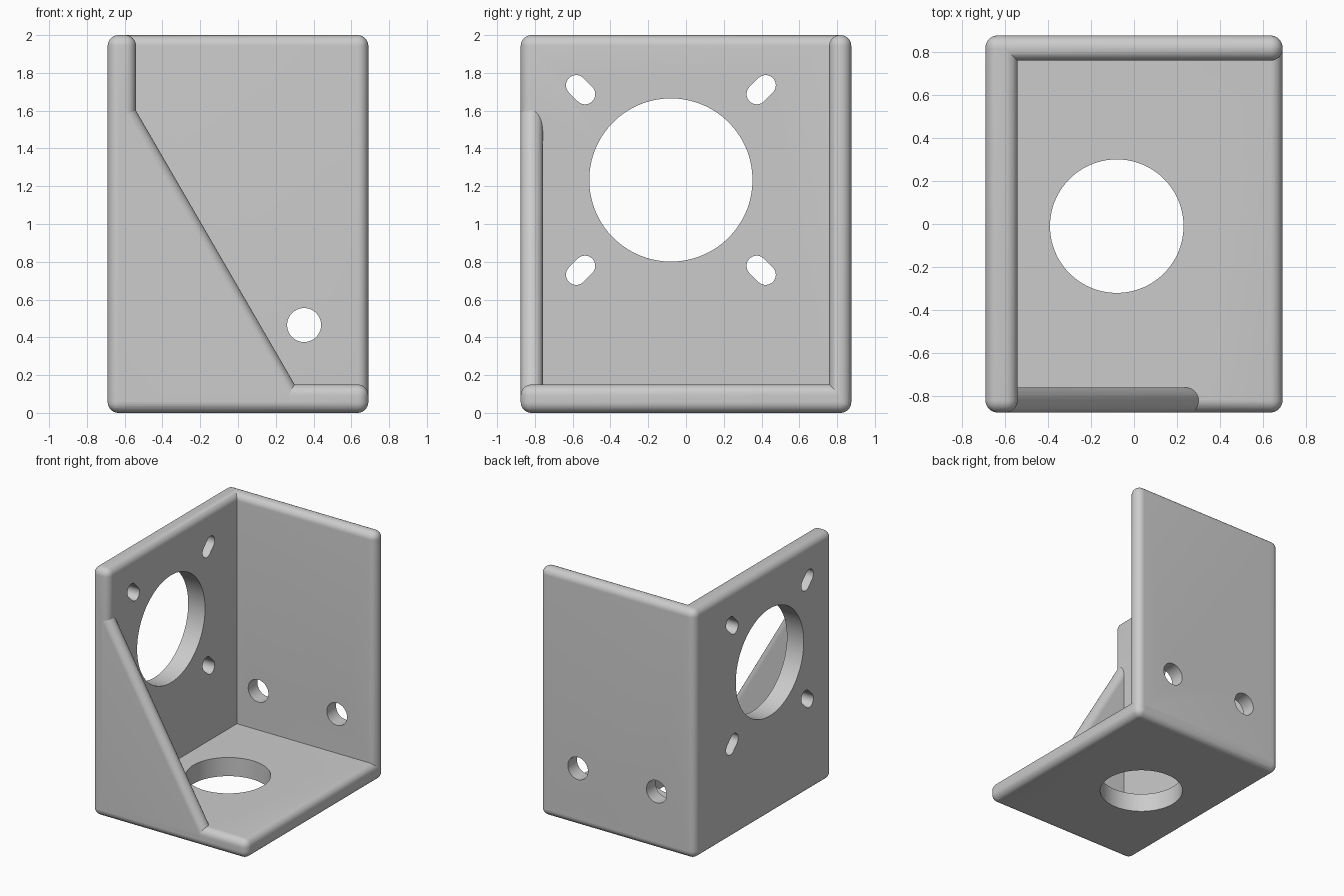
import bpy, bmesh, math
from mathutils import Vector, Matrix

if "Cube" in bpy.data.objects:
    bpy.data.objects.remove(bpy.data.objects["Cube"], do_unlink=True)

W, D, H = 0.69, 0.875, 2.0      # half width, half depth, height
SIDE, THIN = 0.15, 0.117        # plate thicknesses
R = 0.057                       # edge rounding

gray = bpy.data.materials.new("plain gray")
gray.use_nodes = True
color = (0.6, 0.6, 0.6, 1)
gray.diffuse_color = color
gray.node_tree.nodes["Principled BSDF"].inputs["Base Color"].default_value = color


def prism(name, outline, direction, rounding=0):
    """Extrude a closed outline and optionally round all of its edges."""
    bm = bmesh.new()
    face = bm.faces.new([bm.verts.new(p) for p in outline])
    ext = bmesh.ops.extrude_face_region(bm, geom=[face])
    moved = [v for v in ext["geom"] if isinstance(v, bmesh.types.BMVert)]
    bmesh.ops.translate(bm, verts=moved, vec=direction)
    bmesh.ops.recalc_face_normals(bm, faces=bm.faces)
    if rounding:
        bmesh.ops.bevel(bm, geom=bm.edges[:], offset=rounding, segments=8,
                        profile=0.5, affect='EDGES', clamp_overlap=True)
    mesh = bpy.data.meshes.new(name)
    bm.to_mesh(mesh)
    bm.free()
    mesh.materials.append(gray)
    obj = bpy.data.objects.new(name, mesh)
    bpy.context.collection.objects.link(obj)
    return obj


def plate(name, lo, hi):
    base = [(lo[0], lo[1], lo[2]), (hi[0], lo[1], lo[2]),
            (hi[0], hi[1], lo[2]), (lo[0], hi[1], lo[2])]
    return prism(name, base, Vector((0, 0, hi[2] - lo[2])), R)


def hole(name, center, axis, radius, length=0.4, stretch=0, angle=0, n=64):
    """Cutter with a round or slotted section, centred on a plate."""
    turn = {"X": Matrix(((0, 0, 1), (1, 0, 0), (0, 1, 0))),
            "Y": Matrix(((1, 0, 0), (0, 0, -1), (0, 1, 0))),
            "Z": Matrix.Identity(3)}[axis] @ Matrix.Rotation(angle, 3, 'Z')
    points = []
    for i in range(n):
        a = 2 * math.pi * (i + 0.5) / n
        shift = math.copysign(stretch, math.cos(a))
        p = Vector((radius * math.cos(a) + shift, radius * math.sin(a), -length / 2))
        points.append(Vector(center) + turn @ p)
    cutter = prism(name, points, turn @ Vector((0, 0, length)))
    cutter.hide_render = True
    return cutter


def combine(target, tools, operation):
    for tool in tools:
        mod = target.modifiers.new(tool.name, 'BOOLEAN')
        mod.operation, mod.solver, mod.object = operation, 'EXACT', tool
    bpy.context.view_layer.objects.active = target
    for mod in list(target.modifiers):
        bpy.ops.object.modifier_apply(modifier=mod.name)
    for tool in tools:
        bpy.data.objects.remove(tool, do_unlink=True)


# Plates and the sloped front gusset
bracket = plate("motor_bracket", (-W, -D, 0), (SIDE - W, D, H))
back = plate("back_plate", (-W, D - THIN, 0), (W, D, H))
floor = plate("floor_plate", (-W, -D, 0), (W, D, SIDE))
gusset = prism("front_gusset", [(-W, -D, 0), (0.387, -D, 0), (-W, -D, 1.859)],
               Vector((0, THIN, 0)), R)
combine(bracket, [back, floor, gusset], 'UNION')

# Large round opening with four diagonal slots in the side plate
cy, cz, reach = -0.08, 1.233, 0.478
cutters = [hole("side_opening", (-W + SIDE / 2, cy, cz), "X", 0.432, n=96)]
for sy in (-1, 1):
    for sz in (-1, 1):
        cutters.append(hole("slot", (-W + SIDE / 2, cy + sy * reach, cz + sz * reach),
                            "X", 0.054, stretch=0.033, angle=sy * sz * math.pi / 4))

# Floor opening and the two back fixing holes
cutters.append(hole("floor_opening", (-0.08, -0.01, SIDE / 2), "Z", 0.31, n=96))
for sx in (-1, 1):
    cutters.append(hole("fixing_hole", (sx * 0.35, D - THIN / 2, 0.465), "Y", 0.09))
combine(bracket, cutters, 'DIFFERENCE')

bpy.ops.object.select_all(action='DESELECT')
bracket.select_set(True)
bpy.context.view_layer.objects.active = bracket
bpy.ops.object.shade_smooth_by_angle(angle=math.radians(30))
